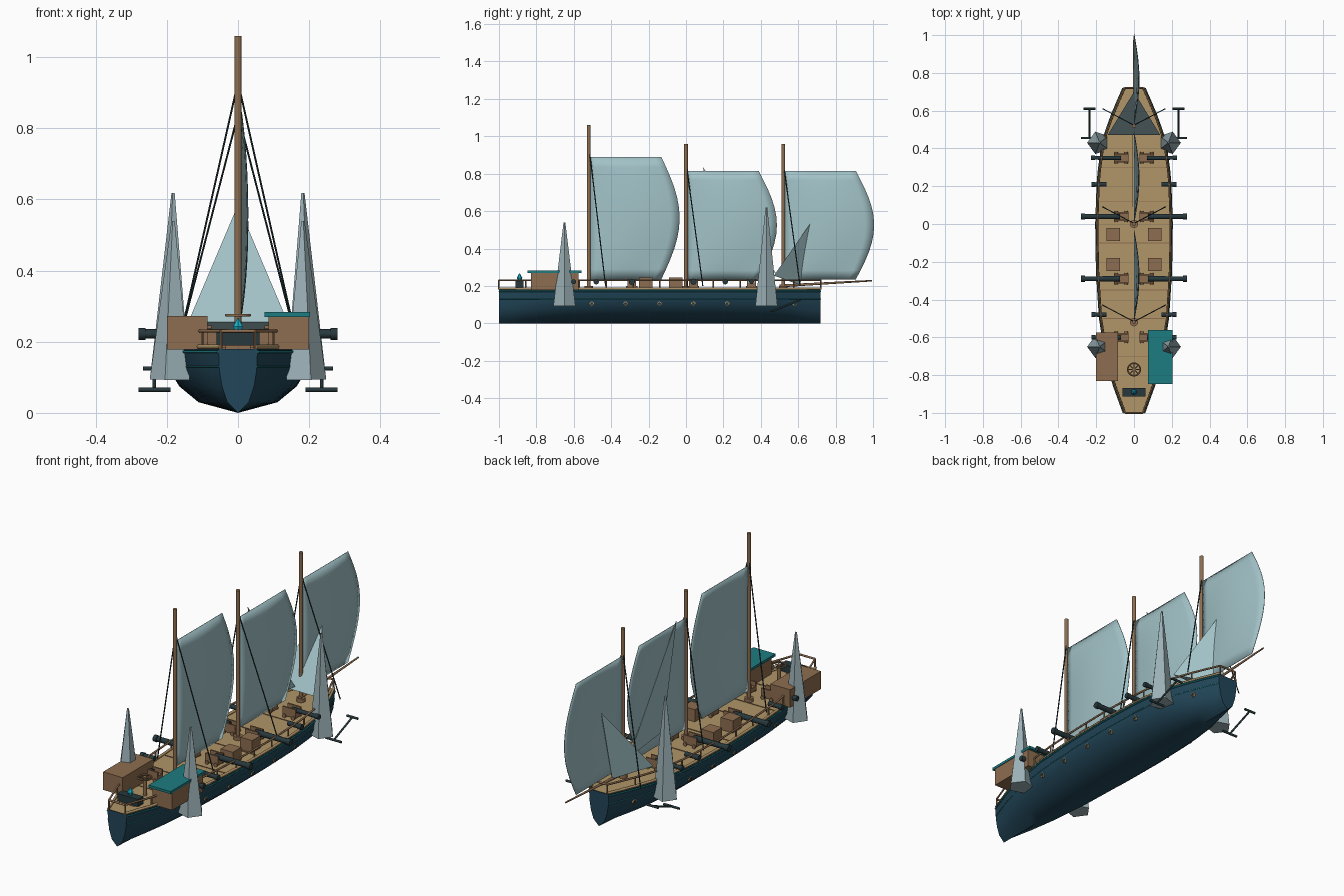
import bpy, bmesh, math
from mathutils import Vector

cube = bpy.data.objects.get("Cube")
if cube:
    bpy.data.objects.remove(cube)


def material(name, r, g, b):
    m = bpy.data.materials.new(name)
    m.use_nodes = True
    m.diffuse_color = (r, g, b, 1)
    m.node_tree.nodes["Principled BSDF"].inputs["Base Color"].default_value = (r, g, b, 1)
    return m


NAVY = material("navy hull", 0.016, 0.062, 0.1)
TAN = material("tan deck", 0.44, 0.3, 0.14)
BROWN = material("brown wood", 0.27, 0.155, 0.08)
SAIL = material("pale sail", 0.36, 0.54, 0.57)
STEEL = material("pale metal", 0.33, 0.44, 0.47)
TEAL = material("teal trim", 0.012, 0.2, 0.22)
DARK = material("dark iron", 0.02, 0.04, 0.046)
GLOW = material("bright crystal", 0.01, 0.45, 0.6)


def finish(name, bm, mat, smooth=False):
    bmesh.ops.recalc_face_normals(bm, faces=bm.faces)
    me = bpy.data.meshes.new(name)
    bm.to_mesh(me)
    bm.free()
    me.materials.append(mat)
    ob = bpy.data.objects.new(name, me)
    bpy.context.collection.objects.link(ob)
    if smooth:
        bpy.context.view_layer.objects.active = ob
        ob.select_set(True)
        bpy.ops.object.shade_smooth_by_angle(angle=math.radians(40))
        ob.select_set(False)
    return ob


def box(name, x, y, z, mat):
    """Box from (low, high) ranges on each axis."""
    bm = bmesh.new()
    bmesh.ops.create_cube(bm, size=1)
    for v in bm.verts:
        v.co = Vector([(r[0] + r[1]) / 2 + c * (r[1] - r[0]) for r, c in zip((x, y, z), v.co)])
    return finish(name, bm, mat)


def rod(name, p, q, r, mat, r2=None, sides=10):
    """Cylinder or cone between two points."""
    p, q = Vector(p), Vector(q)
    bm = bmesh.new()
    bmesh.ops.create_cone(bm, cap_ends=True, segments=sides, radius1=r,
                          radius2=r if r2 is None else r2, depth=(q - p).length)
    turn = (q - p).to_track_quat('Z', 'Y')
    for v in bm.verts:
        v.co = turn @ v.co + (p + q) / 2
    return finish(name, bm, mat, sides > 6)


def surface(name, rows, mat, smooth=False, caps=False):
    """Skin a grid of points, with optional caps on the first and last row."""
    bm = bmesh.new()
    grid = [[bm.verts.new(p) for p in row] for row in rows]
    for a, b in zip(grid, grid[1:]):
        for i in range(len(a) - 1):
            bm.faces.new((a[i], a[i + 1], b[i + 1], b[i]))
    if caps:
        bm.faces.new(grid[0])
        bm.faces.new(grid[-1])
    return finish(name, bm, mat, smooth)


def tube(name, points, r, mat):
    cu = bpy.data.curves.new(name, 'CURVE')
    cu.dimensions = '3D'
    cu.bevel_depth = r
    cu.bevel_resolution = 1
    cu.use_fill_caps = True
    s = cu.splines.new('POLY')
    s.points.add(len(points) - 1)
    for sp, p in zip(s.points, points):
        sp.co = (*p, 1)
    cu.materials.append(mat)
    ob = bpy.data.objects.new(name, cu)
    bpy.context.collection.objects.link(ob)


def lerp(table, t):
    for (a, fa), (b, fb) in zip(table, table[1:]):
        if t <= b:
            return fa + (fb - fa) * (t - a) / (b - a)
    return table[-1][1]


# Hull plan and section
PLAN = [(-1, .055), (-.85, .11), (-.7, .15), (-.5, .182), (-.25, .198), (0, .202),
        (.25, .193), (.45, .165), (.6, .11), (.72, .057)]
SECTION = [(0, 0), (.03, .55), (.075, .82), (.12, .95), (.18, 1)]
STATIONS = [-1 + 1.72 * i / 24 for i in range(25)]


def width(y, z=.18):
    return lerp(PLAN, y) * lerp(SECTION, z)


rows = []
for y in STATIONS:
    half = [(width(y, z), y, z) for z, _ in SECTION]
    rows.append([(-x, y0, z) for x, y0, z in reversed(half[1:])] + half)
surface("hull", rows, NAVY, True, True)
surface("deck", [[(-width(y), y, .181), (width(y), y, .181)] for y in STATIONS], TAN)

# Rails, trim, posts and portholes on both sides
for s, side in ((1, "left"), (-1, "right")):
    def along(z, out):
        return [(s * (width(y, min(z, .18)) + out), y, z) for y in STATIONS]
    tube("gunwale_" + side, along(.186, -.006), .007, TAN)
    tube("teal_trim_" + side, along(.172, .001), .004, TEAL)
    tube("hull_stripe_" + side, along(.13, 0), .002, TEAL)
    tube("hand_rail_" + side, along(.23, -.008), .005, BROWN)
    for y in STATIONS[::2]:
        x = s * (width(y) - .008)
        rod("rail_post_" + side, (x, y, .18), (x, y, .23), .004, BROWN, sides=6)
    for i in range(7):
        y = -.504 + .181 * i
        x = s * width(y, .105)
        rod("porthole_rim_" + side, (x - s * .01, y, .105), (x + s * .006, y, .105), .012, TAN)
        rod("porthole_glass_" + side, (x, y, .105), (x + s * .008, y, .105), .008, DARK)
for y in (STATIONS[0], STATIONS[-1]):
    w = width(y) - .008
    rod("end_rail", (-w, y, .23), (w, y, .23), .005, BROWN)
for y in (-.7, -.5, -.35, -.1, .12, .3):
    box("deck_seam", (-width(y) + .015, width(y) - .015), (y - .002, y + .002), (.18, .184), BROWN)

# Masts, sails and shrouds
for y, top, head in ((-.52, 1.06, .89), (0, .96, .815), (.52, .96, .815)):
    rod("mast", (0, y, .17), (0, y, top), .0105, BROWN)
    rod("mast_collar", (0, y, .18), (0, y, .2), .022, BROWN)
    rows = []
    for j in range(13):
        v = j / 12
        z = .235 + (head - .235) * v
        reach = .382 + .098 * math.sin(math.pi * v)
        rows.append([(.027 * math.sin(math.pi * u / 10) * math.sin(math.pi * v) ** .7 + .002,
                      y + .006 + reach * u / 10, z) for u in range(11)])
    sail = surface("sail", rows, SAIL, True)
    sail.modifiers.new("cloth", 'SOLIDIFY').thickness = .003
    for s in (1, -1):
        rod("shroud", (0, y + .003, min(top - .12, .93)), (s * .165, y + .09, .2), .003, DARK, sides=6)
rod("bowsprit", (0, .5, .2), (0, .995, .228), .008, BROWN, .004)

# Jib: a slim leaning pyramid, and a flat staysail
bm = bmesh.new()
corners = [bm.verts.new(p) for p in ((-.14, .47, .255), (.14, .47, .255), (0, .61, .205), (0, .7, .585))]
for i in range(4):
    bm.faces.new(corners[:i] + corners[i + 1:])
finish("jib", bm, SAIL)
bm = bmesh.new()
bm.faces.new([bm.verts.new(p) for p in ((-.008, .09, .835), (-.008, .48, .27), (-.008, .2, .3))])
finish("staysail", bm, SAIL).modifiers.new("cloth", 'SOLIDIFY').thickness = .003

# Side spikes and anchors
for s in (1, -1):
    for y, top in ((-.65, .54), (.43, .618)):
        rod("side_spike", (s * .186, y, .093), (s * .182, y, top), .062, STEEL, .005, 5)
    x = s * .235
    rod("anchor_shaft", (x, .46, .065), (x, .61, .125), .005, DARK)
    rod("anchor_fluke", (x - .045, .455, .065), (x + .045, .455, .065), .006, DARK)
    rod("anchor_stock", (x - .032, .61, .125), (x + .032, .61, .125), .006, DARK)

# Guns with carriages, and crates
for s in (1, -1):
    for y, inner, outer, r in ((.35, .07, .227, .01), (.21, .145, .225, .011), (.04, .075, .28, .013),
                               (-.29, .075, .28, .013), (-.48, .145, .225, .011), (-.6, .07, .225, .01)):
        rod("gun_barrel", (s * inner, y, .222), (s * outer, y, .222), r * 1.15, DARK, r)
        rod("gun_muzzle", (s * (outer - .02), y, .222), (s * outer, y, .222), r * 1.3, DARK)
        if inner < .1:
            a, b = sorted((s * .03, s * .105))
            box("gun_carriage", (a, b), (y - .024, y + .024), (.19, .213), BROWN)
            for dy in (-.02, .02):
                box("carriage_cheek", (a, b), (y + dy - .004, y + dy + .004), (.205, .236), BROWN)
                for x in (a + .012, b - .012):
                    rod("carriage_wheel", (x, y + dy * 1.1, .19), (x, y + dy * 1.5, .19), .01, BROWN)
    for y in (-.055, -.215):
        box("crate", (s * .11 - .035, s * .11 + .035), (y - .035, y + .035), (.18, .245), BROWN)

# Cabins, one with a teal roof
for s in (1, -1):
    box("cabin", (s * .143 - .057, s * .143 + .057), (-.83, -.575), (.178, .272), BROWN)
box("cabin_roof", (.075, .203), (-.847, -.56), (.27, .283), TEAL)

# Steering wheel laid flat on a post
rod("wheel_post", (0, -.77, .18), (0, -.77, .278), .01, BROWN)
ring = [(.033 * math.cos(a * math.pi / 12), -.77 + .033 * math.sin(a * math.pi / 12), .274) for a in range(25)]
tube("wheel_rim", ring, .004, BROWN)
for p in ring[:24:3]:
    rod("wheel_spoke", (0, -.77, .274), p, .0025, BROWN, sides=6)

# Console with a crystal
box("console", (-.06, .06), (-.912, -.868), (.19, .228), DARK)
box("console_foot", (-.035, .035), (-.905, -.875), (.18, .192), BROWN)
rod("crystal_lower", (0, -.89, .225), (0, -.89, .243), .008, GLOW, .015, 6)
rod("crystal_tip", (0, -.89, .243), (0, -.89, .267), .015, GLOW, .002, 6)
